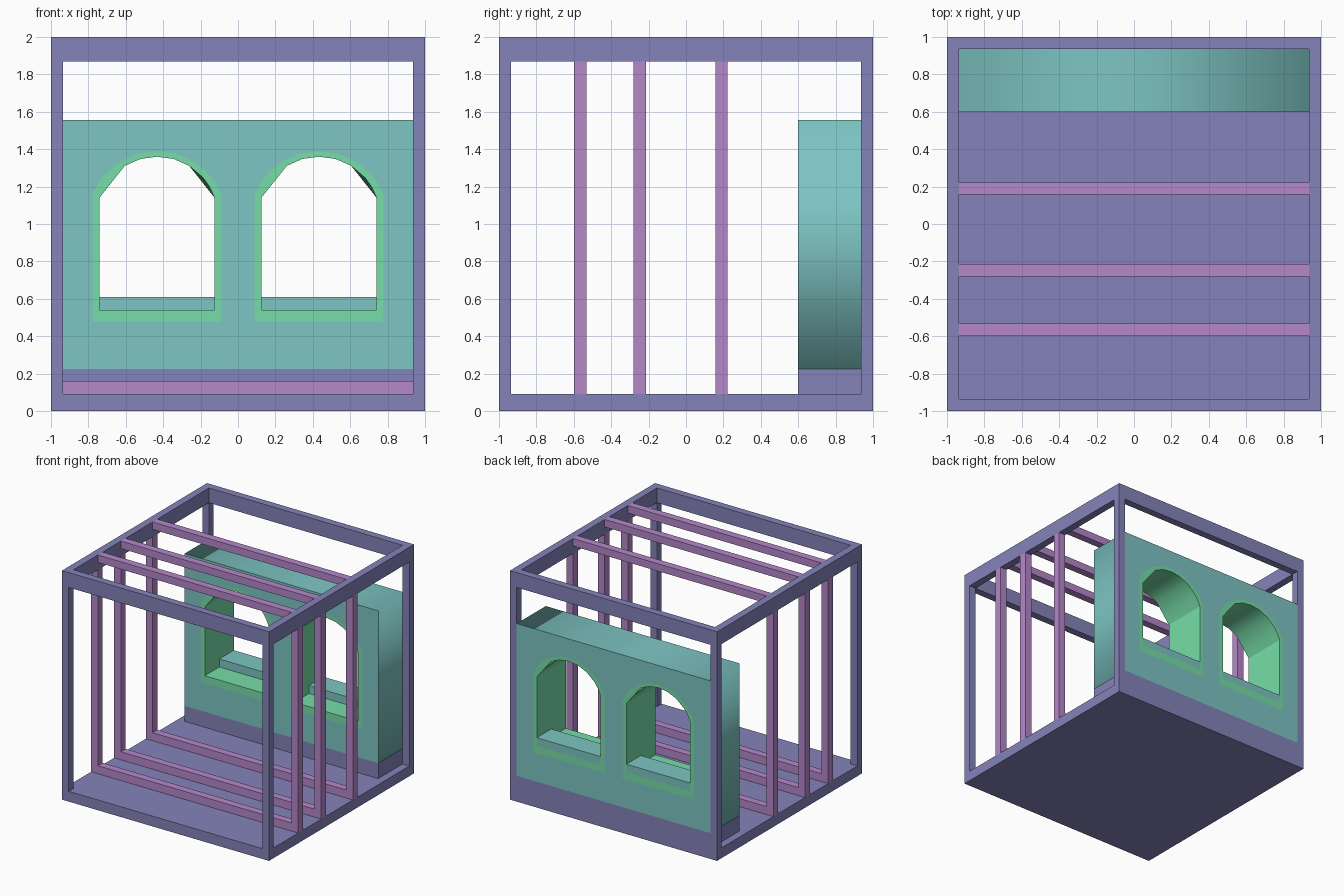
import bpy, bmesh, math

if "Cube" in bpy.data.objects:
    bpy.data.objects.remove(bpy.data.objects["Cube"])


def material(name, hex_rgb):
    m = bpy.data.materials.new(name)
    srgb = [int(hex_rgb[i:i + 2], 16) / 255 for i in (0, 2, 4)]
    m.diffuse_color = [((c + 0.055) / 1.055) ** 2.4 for c in srgb] + [1]
    m.use_nodes = True
    m.node_tree.nodes["Principled BSDF"].inputs["Base Color"].default_value = m.diffuse_color
    return m


PURPLE = material("frame_purple", "8583ba")
PINK = material("strut_pink", "b588ca")
TEAL = material("wall_teal", "7dc5c3")
GREEN = material("casing_green", "77dda8")


def add_mesh(name, bm, mat):
    bmesh.ops.recalc_face_normals(bm, faces=bm.faces)
    me = bpy.data.meshes.new(name)
    bm.to_mesh(me)
    bm.free()
    me.materials.append(mat)
    ob = bpy.data.objects.new(name, me)
    bpy.context.collection.objects.link(ob)
    return ob


def box(name, mat, x, y, z):
    bm = bmesh.new()
    bmesh.ops.create_cube(bm, size=1)
    for v in bm.verts:
        v.co = [lo + (c + 0.5) * (hi - lo) for c, (lo, hi) in zip(v.co, (x, y, z))]
    return add_mesh(name, bm, mat)


IN, FLOOR, BEAM = 0.935, 0.09, 1.87
FRONT, BACK = 0.6, 1.0
SIDES = (((-1, -IN), "left"), ((IN, 1), "right"))
ENDS = (((-1, -IN), "front"), ((IN, 1), "back"))

# Outer frame: floor slab, corner posts, top beams
box("floor", PURPLE, (-1, 1), (-1, 1), (0, FLOOR))
for x, side in SIDES:
    box(f"{side}_top_beam", PURPLE, x, (-IN, IN), (BEAM, 2))
    for y, end in ENDS:
        box(f"{end}_{side}_post", PURPLE, x, y, (FLOOR, BEAM))
for y, end in ENDS:
    box(f"{end}_top_beam", PURPLE, (-1, 1), y, (BEAM, 2))

# Three pink hoops: side struts, floor bars and roof bars
for i, yc in enumerate((-0.565, -0.247, 0.19)):
    y = (yc - 0.033, yc + 0.033)
    for x, side in SIDES:
        box(f"{side}_strut_{i}", PINK, x, y, (FLOOR, BEAM))
    box(f"floor_bar_{i}", PINK, (-IN, IN), y, (FLOOR, 0.16))
    box(f"roof_bar_{i}", PINK, (-IN, IN), y, (1.935, 2))

# Wall base
box("wall_base", PURPLE, (-IN, IN), (FRONT, BACK), (FLOOR, 0.225))


def arch(half, bottom, spring, top, xs, chord=0):
    """Window outline; chord = -1/+1 flattens the lower arc on that side."""
    rise = top - spring
    r = (half * half + rise * rise) / (2 * rise)
    pts = [(-half, bottom)]
    for f in xs:
        x = f * half
        z = top - r + math.sqrt(r * r - x * x)
        if chord and 0.57 < f * chord < 0.99:
            xa = 0.56 * half
            za = top - r + math.sqrt(r * r - xa * xa)
            z = za + (spring - za) * (abs(x) - xa) / (half - xa)
        pts.append((x, z))
    return pts + [(half, bottom)]


XS = (-1, -0.91, -0.8, -0.56, -0.29, 0, 0.29, 0.56, 0.8, 0.91, 1)
OUTER = arch(0.345, 0.475, 1.16, 1.39, XS)
INNER_FRONT = arch(0.308, 0.54, 1.14, 1.36, XS, -1)
INNER_BACK = arch(0.308, 0.54, 1.14, 1.36, XS, 1)
CENTRES = (-0.433, 0.433)

# Wall with two arched holes: filled flat curve, extruded
cu = bpy.data.curves.new("wall", "CURVE")
cu.dimensions, cu.fill_mode, cu.extrude = "2D", "BOTH", (BACK - FRONT) / 2
loops = [[(-IN, 0.225), (IN, 0.225), (IN, 1.555), (-IN, 1.555)]]
loops += [[(x + c, z) for x, z in OUTER] for c in CENTRES]
for pts in loops:
    sp = cu.splines.new("POLY")
    sp.points.add(len(pts) - 1)
    for p, (x, z) in zip(sp.points, pts):
        p.co = (x, z, 0, 1)
    sp.use_cyclic_u = True
cu.materials.append(TEAL)
wall = bpy.data.objects.new("wall", cu)
bpy.context.collection.objects.link(wall)
wall.location.y = (FRONT + BACK) / 2
wall.rotation_euler.x = math.pi / 2
bpy.context.view_layer.objects.active = wall
wall.select_set(True)
bpy.ops.object.convert(target="MESH")

# Window casings (flush ring lining each hole) and sills
for c, side in zip(CENTRES, ("left", "right")):
    bm = bmesh.new()
    rings = [[bm.verts.new((x + c, y, z)) for x, z in pts] for pts, y in
             ((OUTER, FRONT), (INNER_FRONT, FRONT), (INNER_BACK, BACK), (OUTER, BACK))]
    for a, b in zip(rings, rings[1:] + rings[:1]):
        for i in range(len(a)):
            j = (i + 1) % len(a)
            bm.faces.new((a[i], a[j], b[j], b[i]))
    casing = add_mesh(f"{side}_window_casing", bm, GREEN)
    bpy.ops.object.select_all(action="DESELECT")
    casing.select_set(True)
    bpy.context.view_layer.objects.active = casing
    bpy.ops.object.shade_smooth_by_angle(angle=math.radians(30))
    box(f"{side}_window_sill", TEAL, (c - 0.308, c + 0.308), (0.8, BACK), (0.54, 0.61))
